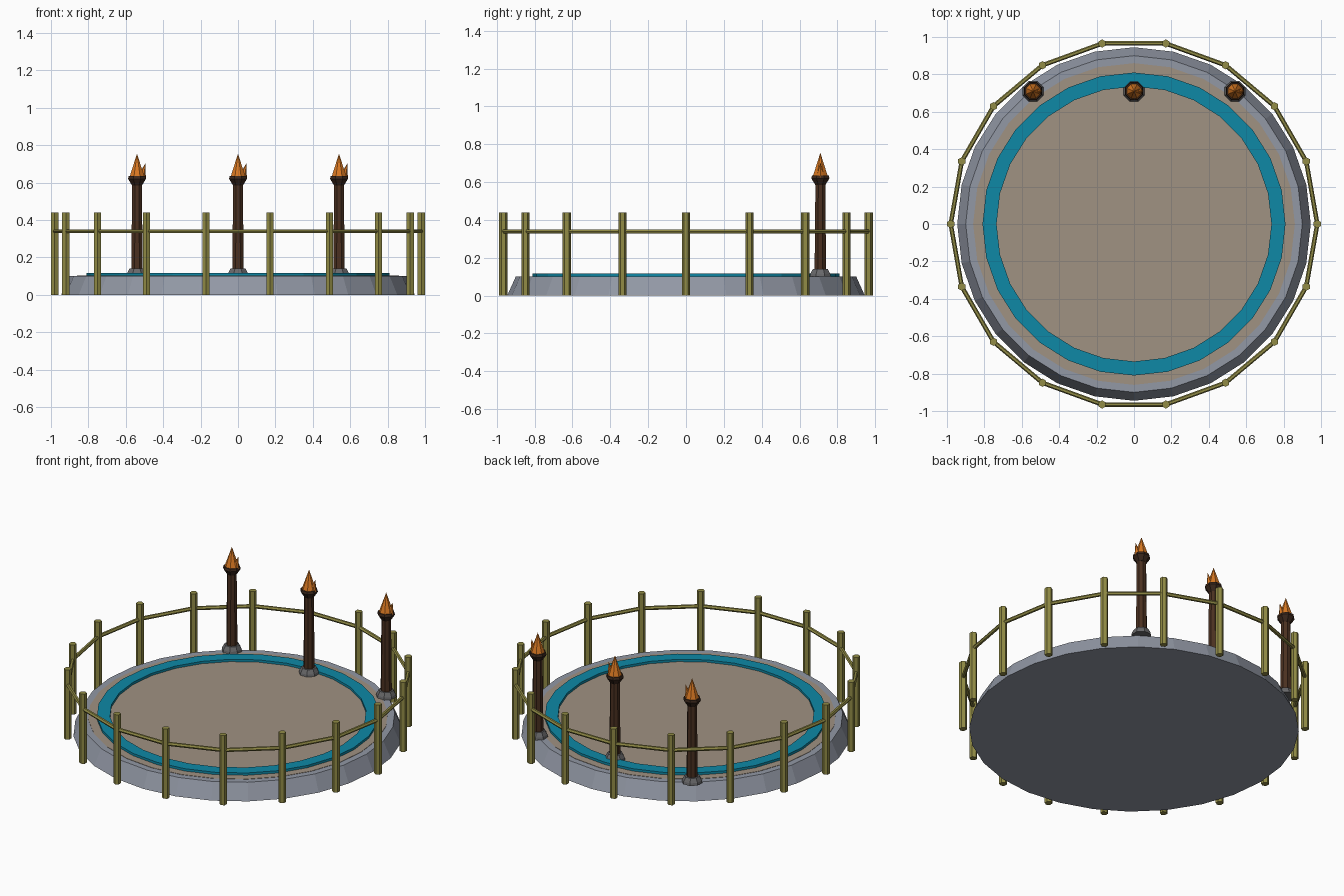
import bpy, bmesh, math
from mathutils import Vector

if "Cube" in bpy.data.objects:
    bpy.data.objects.remove(bpy.data.objects["Cube"])


def material(name, srgb):
    m = bpy.data.materials.new(name)
    lin = [((c / 255 + 0.055) / 1.055) ** 2.4 for c in srgb]
    m.diffuse_color = (*lin, 1)
    m.use_nodes = True
    m.node_tree.nodes["Principled BSDF"].inputs["Base Color"].default_value = m.diffuse_color
    return m


STONE = material("grey stone", (146, 152, 165))
SAND = material("sand floor", (160, 146, 130))
TEAL = material("teal paint", (14, 136, 166))
OLIVE = material("olive bamboo", (146, 140, 70))
WOOD = material("dark wood", (74, 48, 32))
CHAR = material("charred wood", (58, 39, 28))
IRON = material("dark stone", (104, 104, 106))
FLAME = material("orange flame", (216, 120, 34))


def lathe(name, profile, sides, mat, loc=(0, 0, 0), turn=0.0, closed=False):
    """Revolve (radius, z) points; open profiles get capped ends."""
    bm = bmesh.new()
    rings = []
    for r, z in profile:
        if r == 0:
            rings.append([bm.verts.new((0, 0, z))] * sides)
        else:
            rings.append([bm.verts.new((r * math.cos(turn + math.tau * i / sides),
                                        r * math.sin(turn + math.tau * i / sides), z))
                          for i in range(sides)])
    pairs = list(zip(rings, rings[1:]))
    if closed:
        pairs.append((rings[-1], rings[0]))
    for a, b in pairs:
        for i in range(sides):
            j = (i + 1) % sides
            bm.faces.new(list(dict.fromkeys((a[i], a[j], b[j], b[i]))))
    if not closed:
        for ring in (rings[0], rings[-1]):
            if ring[0] != ring[1]:
                bm.faces.new(ring)
    bmesh.ops.recalc_face_normals(bm, faces=bm.faces)
    me = bpy.data.meshes.new(name)
    bm.to_mesh(me)
    bm.free()
    me.materials.append(mat)
    ob = bpy.data.objects.new(name, me)
    ob.location = loc
    bpy.context.collection.objects.link(ob)
    return ob


# Round platform, sand floor and painted ring
lathe("platform", [(0.945, 0), (0.90, 0.10)], 28, STONE)
lathe("sand_floor", [(0.86, 0.095), (0.86, 0.102)], 28, SAND)
lathe("boundary_ring", [(0.735, 0.098), (0.81, 0.098), (0.81, 0.117), (0.735, 0.117)],
      28, TEAL, closed=True)

# Fence: posts joined by straight rails
N, R = 18, 0.98
spots = [Vector((R * math.cos(math.tau * i / N), R * math.sin(math.tau * i / N), 0))
         for i in range(N)]
for i, p in enumerate(spots):
    q = spots[(i + 1) % N]
    lathe("fence_post", [(0.022, 0), (0.022, 0.44)], 6, OLIVE, p, math.pi / 6)
    half = (q - p).length / 2
    rail = lathe("fence_rail", [(0.012, -half), (0.012, half)], 6, OLIVE,
                 (p + q) / 2 + Vector((0, 0, 0.34)))
    rail.rotation_euler = (q - p).to_track_quat('Z', 'Y').to_euler()

# Three torches along the back
for x in (-0.54, 0, 0.54):
    at = (x, 0.71, 0)
    t = math.pi / 8
    lathe("torch_foot", [(0.06, 0.10), (0.057, 0.115), (0.043, 0.14)], 8, IRON, at, t)
    lathe("torch_pole", [(0.033, 0.13), (0.028, 0.60)], 8, WOOD, at, t)
    lathe("torch_cup", [(0.029, 0.585), (0.052, 0.62), (0.048, 0.635)], 8, CHAR, at, t)
    lathe("main_flame", [(0.043, 0.63), (0, 0.755)], 8, FLAME, at, t)
    # Small side flame leaning outwards
    side = lathe("side_flame", [(0.022, 0), (0, 0.075)], 6, FLAME, (x + 0.026, 0.71, 0.63))
    side.rotation_euler = (0, 0.25, 0)
